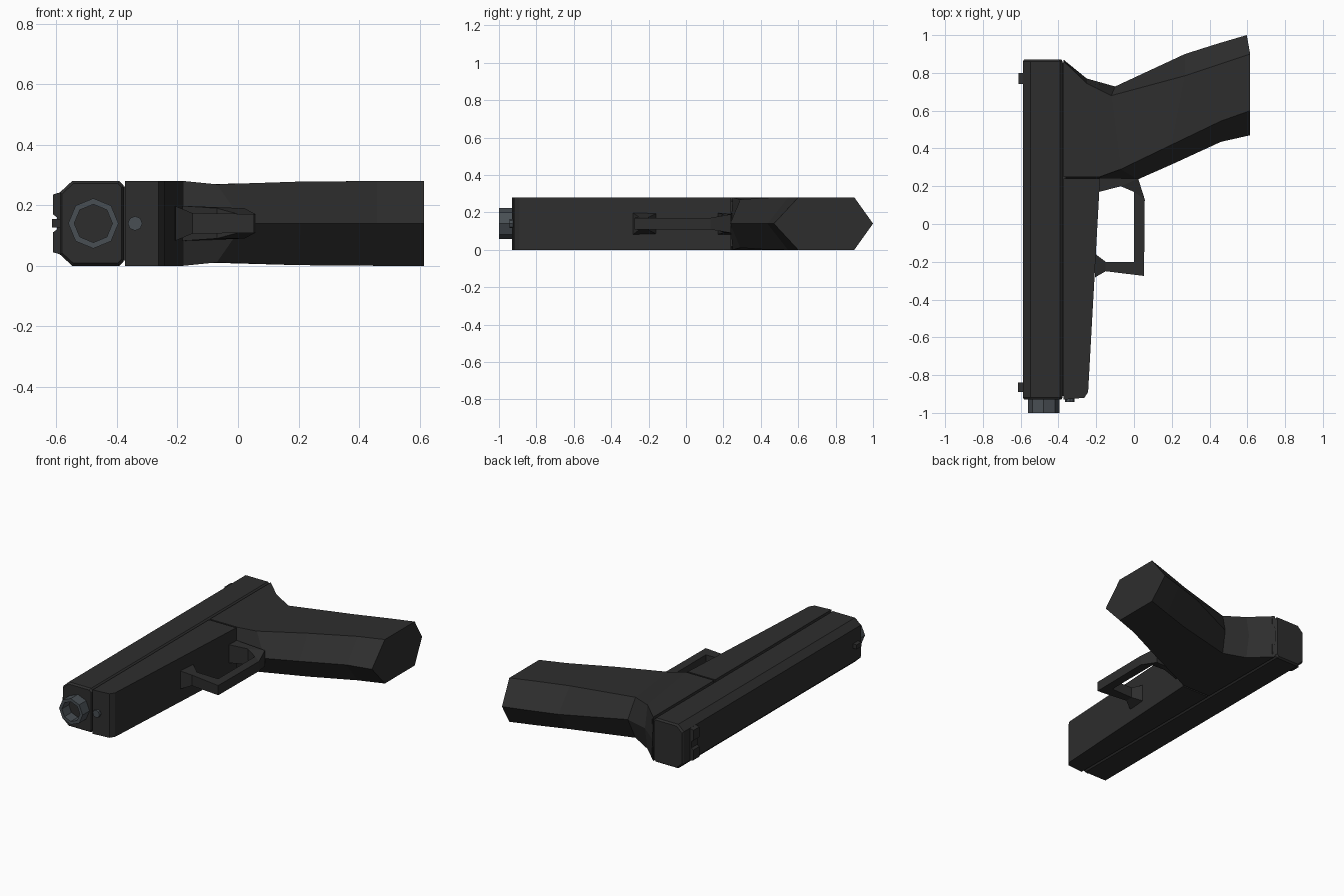
import bpy, bmesh, math

if "Cube" in bpy.data.objects:
    bpy.data.objects.remove(bpy.data.objects["Cube"])

ZC = 0.14  # mid-plane height; everything is mirrored about it


def material(name, rgb):
    m = bpy.data.materials.new(name)
    m.diffuse_color = (*rgb, 1)
    m.use_nodes = True
    m.node_tree.nodes["Principled BSDF"].inputs["Base Color"].default_value = m.diffuse_color
    return m


BLACK = material("matte_black", (0.027, 0.027, 0.027))
STEEL = material("blue_grey_steel", (0.065, 0.077, 0.088))


def loft(name, rings, mat, closed=False):
    """Skin a list of equal-length vertex rings; cap the ends unless closed."""
    bm = bmesh.new()
    vs = [[bm.verts.new(p) for p in r] for r in rings]
    n, k = len(rings[0]), len(rings)
    for i in range(k if closed else k - 1):
        a, b = vs[i], vs[(i + 1) % k]
        for j in range(n):
            bm.faces.new((a[j], a[(j + 1) % n], b[(j + 1) % n], b[j]))
    if not closed:
        bm.faces.new(vs[0])
        bm.faces.new(vs[-1])
    bmesh.ops.remove_doubles(bm, verts=bm.verts, dist=0.0005)
    bmesh.ops.recalc_face_normals(bm, faces=bm.faces)
    me = bpy.data.meshes.new(name)
    bm.to_mesh(me)
    bm.free()
    me.materials.append(mat)
    ob = bpy.data.objects.new(name, me)
    bpy.context.collection.objects.link(ob)
    return ob


def prism(name, outline, half, mat):
    """Extrude an xy outline evenly about the mid-plane."""
    return loft(name, [[(x, y, ZC + s * half) for x, y in outline] for s in (-1, 1)], mat)


def ring(cx, y, r, n=8):
    return [(cx + r * math.cos(2 * math.pi * i / n), y, ZC + r * math.sin(2 * math.pi * i / n))
            for i in range(n)]


# Slide: chamfered section swept along y, with slightly inset ends
half = [(-0.588, 0.103), (-0.548, 0.14), (-0.392, 0.14), (-0.378, 0.126)]
section = half + [(x, -z) for x, z in reversed(half)]


def slide_ring(y, s):
    return [(-0.483 + (x + 0.483) * s, y, ZC + z * s) for x, z in section]


loft("slide", [slide_ring(-0.93, 0.94), slide_ring(-0.918, 1),
               slide_ring(0.86, 1), slide_ring(0.872, 0.94)], BLACK)

# Recessed seam between slide and frame
prism("seam_rail", [(-0.40, -0.91), (-0.36, -0.91), (-0.36, 0.855), (-0.40, 0.855)], 0.122, BLACK)

# Front part of frame
prism("frame_front", [(-0.373, -0.93), (-0.263, -0.92), (-0.243, -0.89),
                      (-0.18, 0.24), (-0.373, 0.24)], 0.14, BLACK)

# Grip: front ridge, front flat, back flat, back ridge (xy), half thickness
grip = [
    ((-0.373, 0.24), (-0.373, 0.25), (-0.373, 0.862), (-0.373, 0.87), 0.14),
    ((-0.18, 0.24), (-0.18, 0.25), (-0.25, 0.745), (-0.25, 0.77), 0.14),
    ((0.02, 0.236), (-0.07, 0.29), (-0.12, 0.68), (-0.10, 0.728), 0.129),
    ((0.21, 0.32), (0.20, 0.42), (0.27, 0.785), (0.27, 0.90), 0.138),
    ((0.46, 0.435), (0.46, 0.545), (0.45, 0.845), (0.45, 0.957), 0.14),
    ((0.615, 0.47), (0.615, 0.60), (0.615, 0.90), (0.597, 1.0), 0.14),
]
loft("grip", [[(*rf, ZC), (*ff, ZC + h), (*fb, ZC + h), (*rb, ZC), (*fb, ZC - h), (*ff, ZC - h)]
              for rf, ff, fb, rb, h in grip], BLACK)

# Trigger guard: outer point, inner point, half thickness
guard = [
    ((-0.207, -0.283), (-0.21, -0.155), 0.057),
    ((-0.15, -0.25), (-0.15, -0.20), 0.034),
    ((0.053, -0.275), (0.0, -0.20), 0.031),
    ((0.057, 0.13), (0.0, 0.17), 0.031),
    ((0.022, 0.24), (-0.07, 0.20), 0.05),
    ((-0.185, 0.245), (-0.185, 0.17), 0.058),
]
loft("trigger_guard", [[(*o, ZC - h), (*o, ZC + h), (*i, ZC + h), (*i, ZC - h)]
                       for o, i, h in guard], BLACK)

# Sights: notched rear plate and front post
rear = [(-0.58, 0.105), (-0.612, 0.095), (-0.612, 0.03), (-0.598, 0.02)]
rear += [(x, -z) for x, z in reversed(rear)]
loft("rear_sight", [[(x, y, ZC + z) for x, z in rear] for y in (0.74, 0.80)], BLACK)
prism("front_sight", [(-0.615, -0.89), (-0.575, -0.89), (-0.575, -0.84), (-0.615, -0.84)],
      0.014, BLACK)

# Hollow eight-sided barrel and guide rod tip
loft("barrel", [ring(-0.478, -0.92, 0.083), ring(-0.478, -1.0, 0.083),
                ring(-0.478, -1.0, 0.063), ring(-0.478, -0.92, 0.063)], STEEL, closed=True)
loft("guide_rod", [ring(-0.34, -0.90, 0.024), ring(-0.34, -0.943, 0.024)], STEEL)
